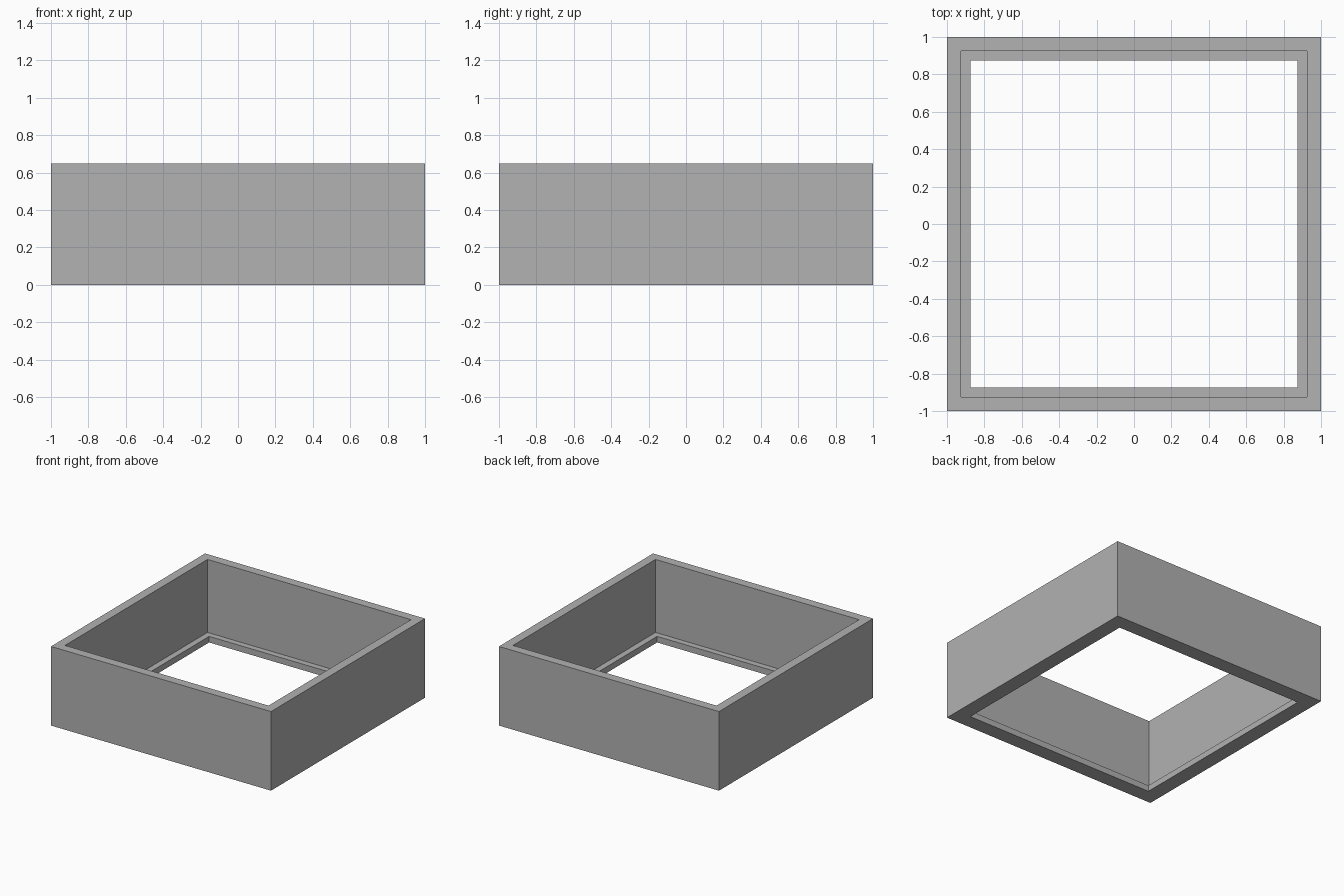
import bpy
import bmesh

cube = bpy.data.objects.get("Cube")
if cube:
    bpy.data.objects.remove(cube, do_unlink=True)

# Single plain grey
grey = bpy.data.materials.new("plain_grey")
grey.use_nodes = True
colour = (0.445, 0.445, 0.445, 1)
grey.diffuse_color = colour
grey.node_tree.nodes["Principled BSDF"].inputs["Base Color"].default_value = colour

HEIGHT = 0.65
OUTER = 1.0     # half width of the outside
WALL = 0.925    # half width inside the walls
LIP = 0.875     # half width of the bottom opening
LEDGE = 0.05    # thickness of the bottom lip

# Wall cross-section as (half width, height), swept around the square
profile = [(OUTER, 0), (OUTER, HEIGHT), (WALL, HEIGHT),
           (WALL, LEDGE), (LIP, LEDGE), (LIP, 0)]
corners = [(-1, -1), (1, -1), (1, 1), (-1, 1)]

bm = bmesh.new()
rings = [[bm.verts.new((sx * r, sy * r, z)) for sx, sy in corners]
         for r, z in profile]
for i, ring in enumerate(rings):
    above = rings[(i + 1) % len(rings)]
    for j in range(4):
        k = (j + 1) % 4
        bm.faces.new((ring[j], ring[k], above[k], above[j]))
bmesh.ops.recalc_face_normals(bm, faces=bm.faces)

# Square frame with an inner ledge
mesh = bpy.data.meshes.new("square_frame")
bm.to_mesh(mesh)
bm.free()
mesh.materials.append(grey)
frame = bpy.data.objects.new("square_frame", mesh)
bpy.context.collection.objects.link(frame)
